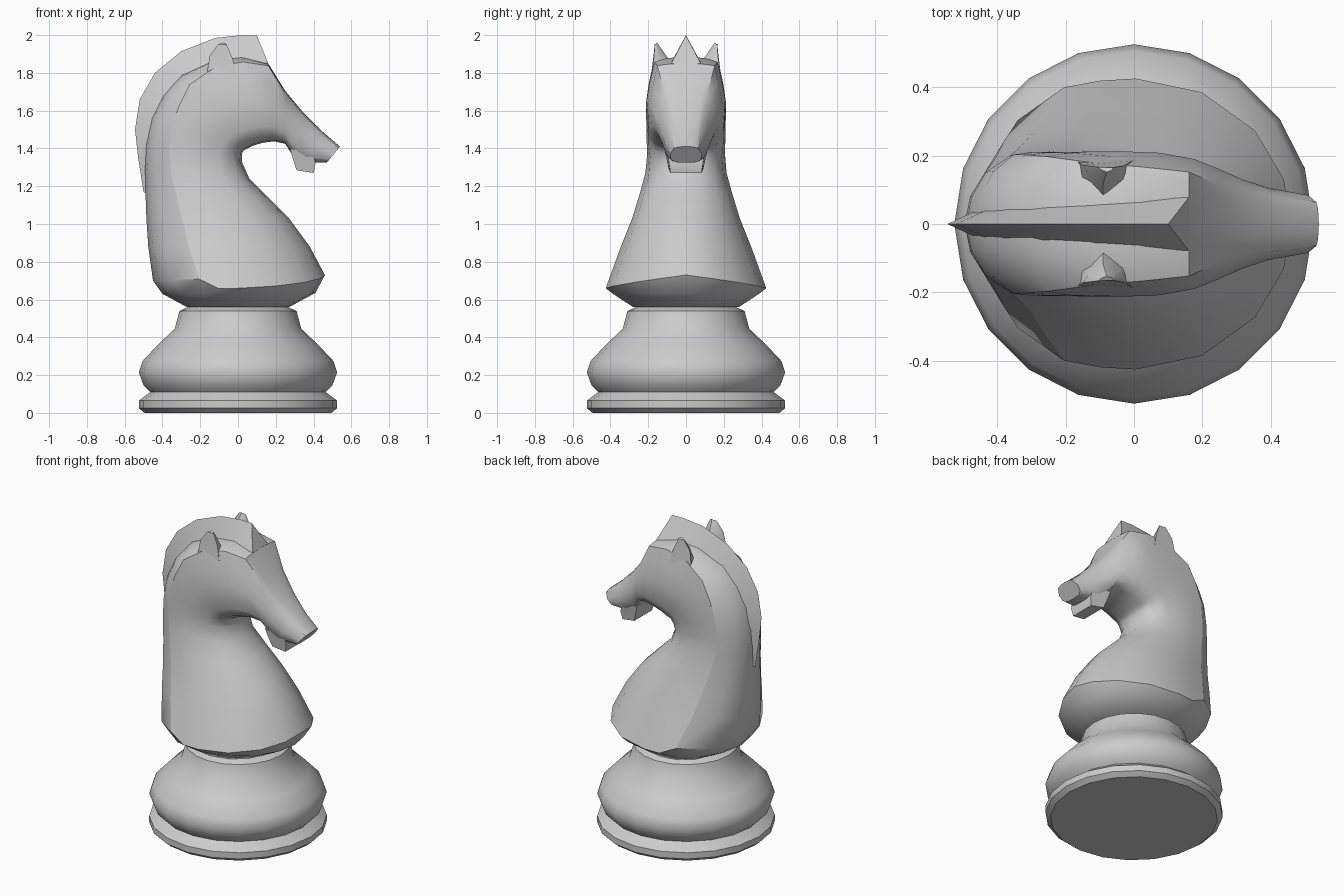
import bpy, bmesh, math
from mathutils import Vector


def finish(name, bm, angle=35, sharp=()):
    """Turn a bmesh into a smooth object with hard edges above the angle."""
    bmesh.ops.remove_doubles(bm, verts=bm.verts, dist=0.0005)
    bmesh.ops.recalc_face_normals(bm, faces=bm.faces)
    for f in bm.faces:
        f.smooth = True
    for e in bm.edges:
        if len(e.link_faces) == 2 and e.calc_face_angle(0) > math.radians(angle):
            e.smooth = False
    for e in sharp:
        if e.is_valid:
            e.smooth = False
    me = bpy.data.meshes.new(name)
    bm.to_mesh(me)
    bm.free()
    ob = bpy.data.objects.new(name, me)
    bpy.context.collection.objects.link(ob)
    return ob


def loft(name, rings, angle=35, crease=()):
    """Skin closed rings of equal length and cap both ends."""
    bm = bmesh.new()
    rows = [[bm.verts.new(p) for p in r] for r in rings]
    n = len(rows[0])
    for a, b in zip(rows, rows[1:]):
        for i in range(n):
            bm.faces.new((a[i], a[(i + 1) % n], b[(i + 1) % n], b[i]))
    bm.faces.new(rows[0])
    bm.faces.new(rows[-1])
    sharp = []
    for i, first, last in crease:
        sharp += [bm.edges.get((rows[k][i], rows[k + 1][i])) for k in range(first, last)]
    return finish(name, bm, angle, sharp)


# Turned base, 20 sides
profile = [(0.495, 0), (0.525, 0.025), (0.525, 0.065), (0.465, 0.11), (0.5, 0.145),
           (0.525, 0.215), (0.505, 0.275), (0.425, 0.36), (0.335, 0.445),
           (0.31, 0.54), (0.265, 0.56), (0.265, 0.6)]
angs = [i * math.tau / 20 for i in range(20)]
loft("turned_base", [[(r * math.cos(a), r * math.sin(a), z) for a in angs]
                     for r, z in profile], 40)

# Horse body: back x, z; front x, z; half width; crease position, crease width; front roundness
stations = [
    (-.27, .56, .27, .56, .28, .27, .93, 1.0),
    (-.40, .63, .41, .635, .39, .27, .93, 1.0),
    (-.45, .70, .46, .73, .425, .27, .94, 1.0),
    (-.475, .88, .38, .88, .345, .25, .93, 1.0),
    (-.485, 1.03, .27, 1.03, .285, .25, .93, .95),
    (-.49, 1.17, .15, 1.15, .245, .25, .93, .9),
    (-.495, 1.30, .06, 1.24, .215, .25, .95, .85),
    (-.49, 1.42, .02, 1.33, .205, .25, .97, .75),
    (-.46, 1.56, .02, 1.37, .21, .23, .97, .65),
    (-.40, 1.68, .03, 1.39, .21, .20, .96, .6),
    (-.30, 1.79, .05, 1.40, .212, .13, .93, .55),
    (-.13, 1.865, .08, 1.415, .212, .07, .84, .55),
    (.02, 1.885, .13, 1.43, .208, .06, .80, .55),
    (.16, 1.85, .19, 1.438, .19, .03, .80, .55),
    (.25, 1.705, .25, 1.425, .16, .06, .70, .6),
    (.35, 1.585, .285, 1.37, .13, .08, .70, .6),
    (.45, 1.487, .34, 1.325, .105, .10, .72, .6),
    (.54, 1.41, .47, 1.325, .085, .10, .75, .6),
]


def body_ring(k, s):
    bx, bz, fx, fz, w, tc, wc, e = s
    half = [(tc * .12, wc * .4), (tc * .45, wc * .76), (tc, wc), ((tc + .5) / 2, (wc + 1.03) / 2)]
    for d in (0, 25, 50, 72):
        a = math.radians(d)
        half.append((.5 + .5 * math.sin(a) ** e if d else .5, math.cos(a) ** e))
    full = [(0, 0)] + half + [(1, 0)] + [(t, -y) for t, y in reversed(half)]
    sag = .055 if k == 2 else 0
    return [(bx + (fx - bx) * t, -y * w,
             bz + (fz - bz) * t - (sag * abs(y) if t > .3 else 0)) for t, y in full]


loft("horse_body", [body_ring(k, s) for k, s in enumerate(stations)], 38,
     [(3, 2, 13), (15, 2, 13)])

# Mane: ridge x, z; root x, z; half width of root
mane = [(-.50, 1.17, -.485, 1.16, .005), (-.53, 1.36, -.47, 1.32, .03),
        (-.545, 1.5, -.46, 1.45, .04), (-.52, 1.66, -.42, 1.58, .045),
        (-.44, 1.80, -.36, 1.68, .05), (-.30, 1.915, -.26, 1.78, .055),
        (-.12, 1.985, -.11, 1.85, .062), (.02, 2.0, .03, 1.87, .07),
        (.10, 1.998, .16, 1.85, .078)]
loft("mane", [[(rx, 0, rz), (x, w, z), (x, -w, z)] for rx, rz, x, z, w in mane], 35)

# Ears
for side, label in ((-1, "near_ear"), (1, "far_ear")):
    base = [(-.17, .185, 1.76), (-.16, .13, 1.80), (-.09, .075, 1.85),
            (-.02, .12, 1.83), (-.005, .185, 1.79)]
    mid = [(-.15, .172, 1.89), (-.135, .15, 1.90), (-.09, .118, 1.91),
           (-.045, .14, 1.90), (-.03, .17, 1.88)]
    tip = [(-.105, .166, 1.952), (-.095, .158, 1.955), (-.08, .152, 1.96),
           (-.065, .157, 1.957), (-.06, .165, 1.95)]
    loft(label, [[(x, y * side, z) for x, y, z in r] for r in (base, mid, tip)], 50)

# Lower jaw, stepped back under the muzzle
jaw = [(.275, 1.40), (.295, 1.33), (.31, 1.285), (.40, 1.27), (.41, 1.32), (.40, 1.37)]
widths = [.115, .10, .09, .082, .09, .095]
loft("lower_jaw", [[(x, s * w, z) for (x, z), w in zip(jaw, widths)] for s in (-1, 1)], 35)
